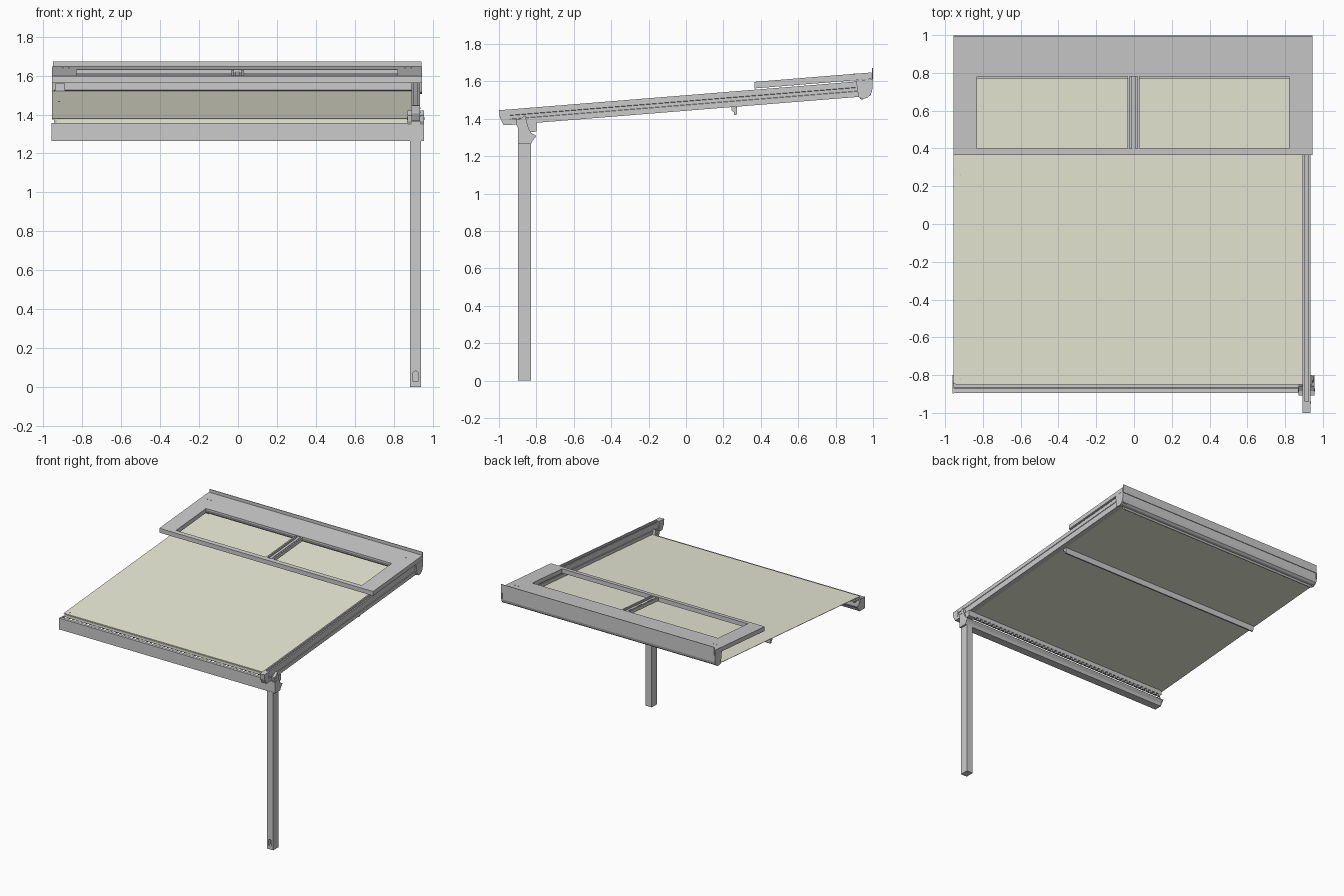
import bpy, bmesh, math
from mathutils import Vector

SLOPE = 0.0804
def zb(y):                      # underside height of the sloping roof at depth y
    return 1.443 + SLOPE * y

def finish(name, bm, mat=None):
    bmesh.ops.recalc_face_normals(bm, faces=bm.faces)
    me = bpy.data.meshes.new(name)
    bm.to_mesh(me)
    bm.free()
    ob = bpy.data.objects.new(name, me)
    bpy.context.collection.objects.link(ob)
    if mat:
        me.materials.append(mat)
    return ob

def loft(name, a, b, mat=None):
    """Closed prism between two matching outlines."""
    bm = bmesh.new()
    va = [bm.verts.new(p) for p in a]
    vb = [bm.verts.new(p) for p in b]
    n = len(va)
    bm.faces.new(va)
    bm.faces.new(vb[::-1])
    for i in range(n):
        bm.faces.new((va[i], va[(i + 1) % n], vb[(i + 1) % n], vb[i]))
    return finish(name, bm, mat)

def prism_x(name, prof, x0, x1, mat=None):      # (y, z) outline run along x
    return loft(name, [(x0, y, z) for y, z in prof], [(x1, y, z) for y, z in prof], mat)

def slope_y(name, prof, y0, y1, mat=None):      # (x, height over roof) outline run up the slope
    return loft(name, [(x, y0, zb(y0) + h) for x, h in prof],
                [(x, y1, zb(y1) + h) for x, h in prof], mat)

def rect(a0, a1, b0, b1):
    return [(a0, b0), (a1, b0), (a1, b1), (a0, b1)]

def rod(name, p, q, r, seg=16, mat=None):
    p, q = Vector(p), Vector(q)
    bm = bmesh.new()
    bmesh.ops.create_cone(bm, cap_ends=True, segments=seg, radius1=r, radius2=r, depth=(q - p).length)
    ob = finish(name, bm, mat)
    ob.rotation_euler = (q - p).to_track_quat('Z', 'Y').to_euler()
    ob.location = (p + q) / 2
    for f in ob.data.polygons:
        f.use_smooth = len(f.vertices) == 4
    return ob

cloth = bpy.data.materials.new("canvas")
cloth.diffuse_color = (0.82, 0.83, 0.68, 1)

# Canvas with its small eyelets
slope_y("canvas", rect(-0.955, 0.905, 0.001, 0.004), -0.848, 0.95, cloth)
for i, y in enumerate((-0.82, 0.26)):
    rod(f"eyelet_{i}", (-0.92, y, zb(y) - 0.004), (-0.92, y, zb(y) + 0.006), 0.004, 8)

# Side rail with grooves in top and flanks
half = [(0.021, 0), (0.021, 0.03), (0.017, 0.032), (0.017, 0.05), (0.021, 0.052),
        (0.021, 0.083), (0.010, 0.083), (0.010, 0.068)]
xc = 0.914
slope_y("side_rail", [(xc + x, h) for x, h in half] + [(xc - x, h) for x, h in half[::-1]], -0.965, 0.985)
cap = [(-1.0, 1.446), (-0.995, 1.405), (-0.975, 1.366), (-0.94, 1.3675), (-0.94, 1.4505)]
prism_x("rail_end_cap", cap, xc - 0.021, xc + 0.021)
for i, z in enumerate((1.392, 1.412, 1.432)):
    rod(f"rail_screw_{i}", (xc - 0.022, -0.945, z), (xc + 0.023, -0.945, z), 0.004, 8)

# Post with a slotted drain opening near the foot
post = prism_x("post", rect(-0.898, -0.829, 0, 1.268), 0.885, 0.941)
slot = []
for k in range(17):
    t = math.pi * k / 16
    slot.append((0.913 + 0.015 * math.cos(t), 0.066 + 0.015 * math.sin(t)))
slot += [(0.898, 0.03), (0.928, 0.03)]
cutter = loft("slot_cutter", [(x, -0.95, z) for x, z in slot], [(x, -0.87, z) for x, z in slot])
cutter.hide_render = True
cutter.hide_viewport = True
m = post.modifiers.new("slot", 'BOOLEAN')
m.object = cutter
m.operation = 'DIFFERENCE'
m.solver = 'EXACT'

# Front gutter: hollow channel with a curled rear lip
gutter = [(-0.896, 1.265), (-0.832, 1.265), (-0.822, 1.285), (-0.802, 1.306), (-0.806, 1.31),
          (-0.828, 1.298), (-0.838, 1.273), (-0.862, 1.273), (-0.866, 1.35), (-0.872, 1.356), (-0.896, 1.356)]
prism_x("gutter", gutter, -0.955, 0.95)
gutter_end = [(-0.898, 1.264), (-0.83, 1.264), (-0.82, 1.283), (-0.8, 1.308), (-0.828, 1.325),
              (-0.845, 1.356), (-0.898, 1.357)]
for side, x0 in (("left", -0.96), ("right", 0.95)):
    prism_x(f"gutter_end_{side}", gutter_end, x0, x0 + 0.006)

# Bracket that carries the rail on the post
cheek = [(-0.905, 1.365), (-0.908, 1.395), (-0.885, 1.4), (-0.858, 1.42), (-0.852, 1.385), (-0.84, 1.345), (-0.895, 1.345)]
for side, x0, x1 in (("inner", 0.871, 0.893), ("outer", 0.935, 0.955)):
    prism_x(f"rail_bracket_{side}", cheek, x0, x1)
    rod(f"bracket_bolt_{side}", (x0 - 0.003, -0.88, 1.38), (x1 + 0.003, -0.88, 1.38), 0.008, 12)
prism_x("post_head", rect(-0.89, -0.84, 1.26, 1.376), 0.89, 0.938)

# Drop bar at the front canvas edge with a toothed underside
bar = [(-0.85, 1.374), (-0.85, 1.352), (-0.84, 1.345), (-0.806, 1.348), (-0.802, 1.378)]
prism_x("drop_bar", bar, -0.945, 0.885)
prism_x("drop_bar_valance", rect(-0.853, -0.85, 1.352, 1.372), -0.93, 0.87, cloth)
for i in range(48):
    x = -0.935 + i * 0.0383
    prism_x(f"drop_bar_tooth_{i}", [(-0.832, 1.347), (-0.825, 1.333), (-0.81, 1.333), (-0.803, 1.35)], x, x + 0.02)
prism_x("drop_bar_slider", [(-0.85, 1.375), (-0.845, 1.34), (-0.83, 1.328), (-0.8, 1.332), (-0.8, 1.379)], 0.885, 0.943)

# Cross tube supporting the canvas
tube = [(0.244, 1.4625), (0.244, 1.444), (0.256, 1.436), (0.256, 1.421), (0.27, 1.419), (0.272, 1.43), (0.272, 1.4645)]
prism_x("support_tube", tube, -0.94, 0.893)

# Rear cassette, end plates and roller
cassette = [(0.915, 1.6), (0.915, 1.527), (0.93, 1.52), (0.94, 1.522), (0.95, 1.515), (0.972, 1.516),
            (0.988, 1.528), (0.994, 1.55), (0.994, 1.606)]
prism_x("cassette", cassette, -0.945, 0.935)
plate = [(0.909, 1.605), (0.922, 1.516), (0.945, 1.506), (0.97, 1.512), (0.987, 1.528), (0.997, 1.56), (0.997, 1.612)]
for side, x0 in (("left", -0.955), ("right", 0.935)):
    prism_x(f"cassette_end_{side}", plate, x0, x0 + 0.01)
rod("canvas_roller", (-0.94, 0.94, 1.514), (0.89, 0.94, 1.514), 0.011)
prism_x("cassette_bracket_left", rect(0.905, 0.915, 1.522, 1.56), -0.94, -0.89)

# Upper frame with two openings
L, H = 0.09, 0.125
slope_y("frame_front_bar", rect(-0.955, 0.945, L, H), 0.365, 0.4)
slope_y("frame_rear_panel", rect(-0.955, 0.945, L, H), 0.78, 0.992)
slope_y("frame_left_panel", rect(-0.955, -0.83, L, H), 0.4, 0.78)
slope_y("frame_right_panel", rect(0.82, 0.945, L, H), 0.4, 0.78)
for side, s in (("left", (-0.83, -0.03)), ("right", (0.03, 0.82))):
    slope_y(f"opening_ledge_{side}", rect(s[0], s[1], 0.1, 0.108), 0.77, 0.78)
mull = [(-0.034, 0.095), (0.029, 0.095), (0.029, 0.123), (0.018, 0.123), (0.018, 0.108), (0.008, 0.108), (0.008, 0.117),
        (-0.013, 0.117), (-0.013, 0.108), (-0.023, 0.108), (-0.023, 0.123), (-0.034, 0.123)]
slope_y("frame_mullion", mull, 0.4, 0.78)
prism_x("wall_flashing", rect(0.994, 0.999, 1.605, 1.672), -0.95, 0.943)
for i, x in enumerate((-0.9, -0.87, 0.86, 0.89)):
    rod(f"frame_screw_{i}", (x, 0.9, zb(0.9) + H - 0.005), (x, 0.9, zb(0.9) + H + 0.002), 0.004, 8)
